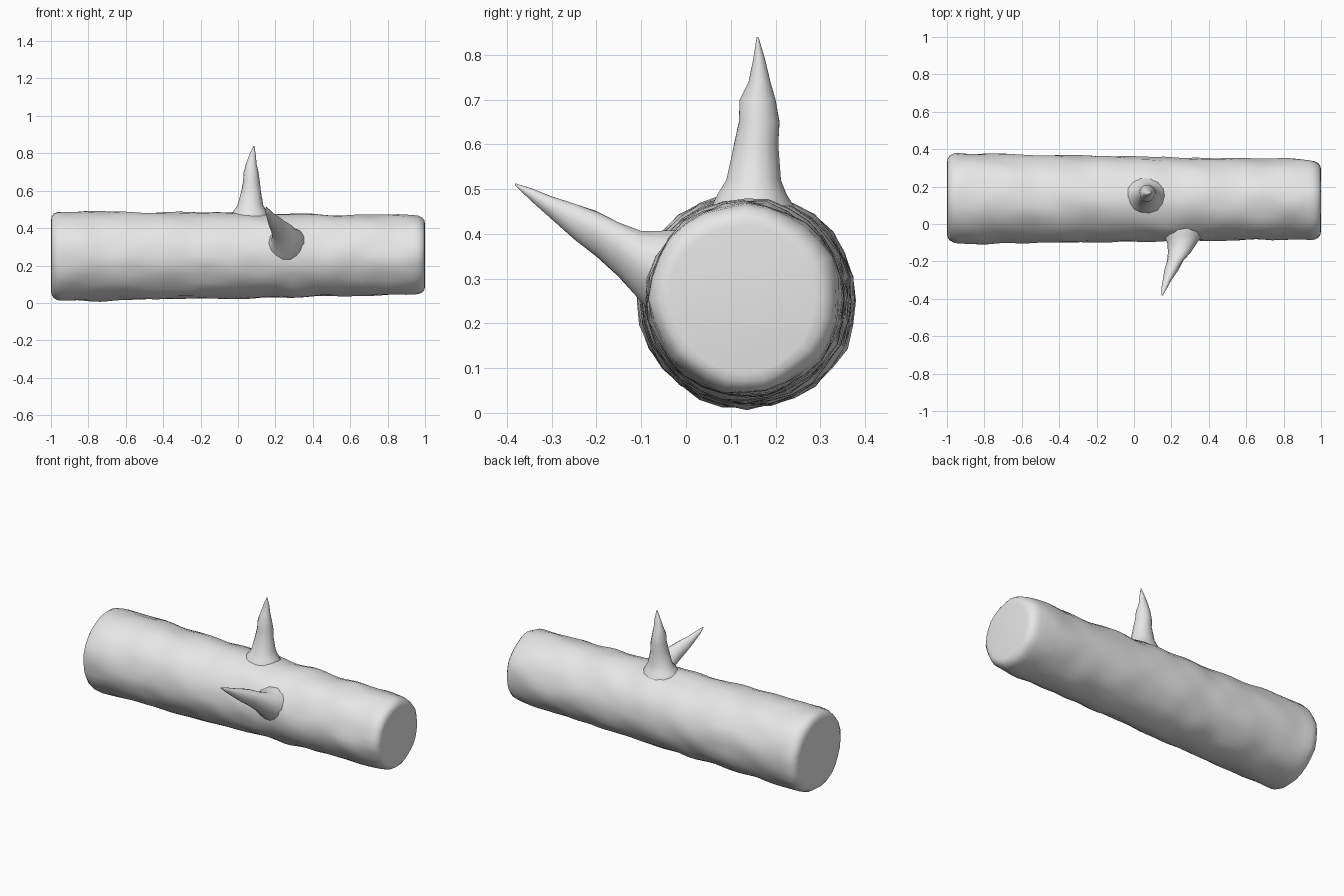
import bpy, bmesh, math
from mathutils import Vector, noise

if "Cube" in bpy.data.objects:
    bpy.data.objects.remove(bpy.data.objects["Cube"])

wood = bpy.data.materials.new("pale grey wood")
wood.diffuse_color = (0.8, 0.8, 0.8, 1)
wood.use_nodes = True
wood.node_tree.nodes["Principled BSDF"].inputs["Base Color"].default_value = wood.diffuse_color


def loft(name, rings, axis, sides, bump, scale, cap_start=True):
    """Skin rings of (centre, radius a, radius b) lying across the given axis."""
    a, b = [(Vector((0, 1, 0)), Vector((0, 0, 1))),
            (Vector((1, 0, 0)), Vector((0, 0, 1))),
            (Vector((1, 0, 0)), Vector((0, 1, 0)))][axis]
    bm = bmesh.new()
    loops = []
    for c, ra, rb in rings:
        loop = []
        for i in range(sides):
            t = 2 * math.pi * i / sides
            d = a * (math.cos(t) * ra) + b * (math.sin(t) * rb)
            p = Vector(c) + d
            # uneven bark
            q = Vector((p.x * 0.6, p.y, p.z)) * scale
            k = bump * noise.noise(q) * min(1, max(ra, rb) / 0.04)
            loop.append(bm.verts.new(p + d.normalized() * k))
        loops.append(loop)
    for l0, l1 in zip(loops, loops[1:]):
        for i in range(sides):
            j = (i + 1) % sides
            bm.faces.new((l0[i], l0[j], l1[j], l1[i]))
    if cap_start:
        bm.faces.new(loops[0])
    bm.faces.new(loops[-1])
    bmesh.ops.recalc_face_normals(bm, faces=bm.faces)
    me = bpy.data.meshes.new(name)
    bm.to_mesh(me)
    bm.free()
    me.materials.append(wood)
    ob = bpy.data.objects.new(name, me)
    bpy.context.collection.objects.link(ob)
    bpy.ops.object.select_all(action='DESELECT')
    ob.select_set(True)
    bpy.context.view_layer.objects.active = ob
    bpy.ops.object.shade_smooth_by_angle(angle=math.radians(50))
    return ob


# Log: slightly tapering trunk with rounded-off ends
def trunk_ring(x, k=1.0):
    r = (0.227 - 0.0165 * x) * k
    return ((x, 0.134 - 0.003 * x, 0.253 + 0.002 * x), r, r)


ends = [(1.0, 0.78), (0.997, 0.87), (0.985, 0.94), (0.965, 0.985)]
n = 46
rings = [trunk_ring(-x, k) for x, k in ends]
rings += [trunk_ring(-0.94 + 1.88 * i / n) for i in range(n + 1)]
rings += [trunk_ring(x, k) for x, k in reversed(ends)]
loft("log", rings, 0, 28, 0.012, 11)

# Upright broken branch: z, centre x, centre y, radius x, radius y
up = [(0.42, 0.06, 0.15, 0.125, 0.115), (0.46, 0.06, 0.148, 0.108, 0.095),
      (0.49, 0.062, 0.147, 0.088, 0.08), (0.52, 0.065, 0.149, 0.070, 0.066),
      (0.60, 0.070, 0.157, 0.052, 0.052), (0.65, 0.070, 0.160, 0.044, 0.045),
      (0.70, 0.070, 0.161, 0.037, 0.040), (0.74, 0.071, 0.165, 0.030, 0.027),
      (0.79, 0.077, 0.163, 0.018, 0.014), (0.84, 0.085, 0.160, 0.002, 0.002)]
loft("upright_branch", [((x, y, z), rx, ry) for z, x, y, rx, ry in up],
     2, 14, 0.008, 14, False)

# Slanting front branch: y, x range, z range
side = [(0.00, 0.13, 0.39, 0.17, 0.41), (-0.06, 0.155, 0.365, 0.205, 0.410),
        (-0.10, 0.178, 0.340, 0.245, 0.407), (-0.15, 0.182, 0.305, 0.303, 0.425),
        (-0.20, 0.176, 0.265, 0.348, 0.452), (-0.25, 0.164, 0.232, 0.390, 0.468),
        (-0.30, 0.152, 0.202, 0.432, 0.486), (-0.345, 0.146, 0.176, 0.472, 0.502),
        (-0.382, 0.148, 0.154, 0.508, 0.513)]
loft("front_branch",
     [(((x0 + x1) / 2, y, (z0 + z1) / 2), (x1 - x0) / 2, (z1 - z0) / 2)
      for y, x0, x1, z0, z1 in side], 1, 14, 0.008, 14, False)
